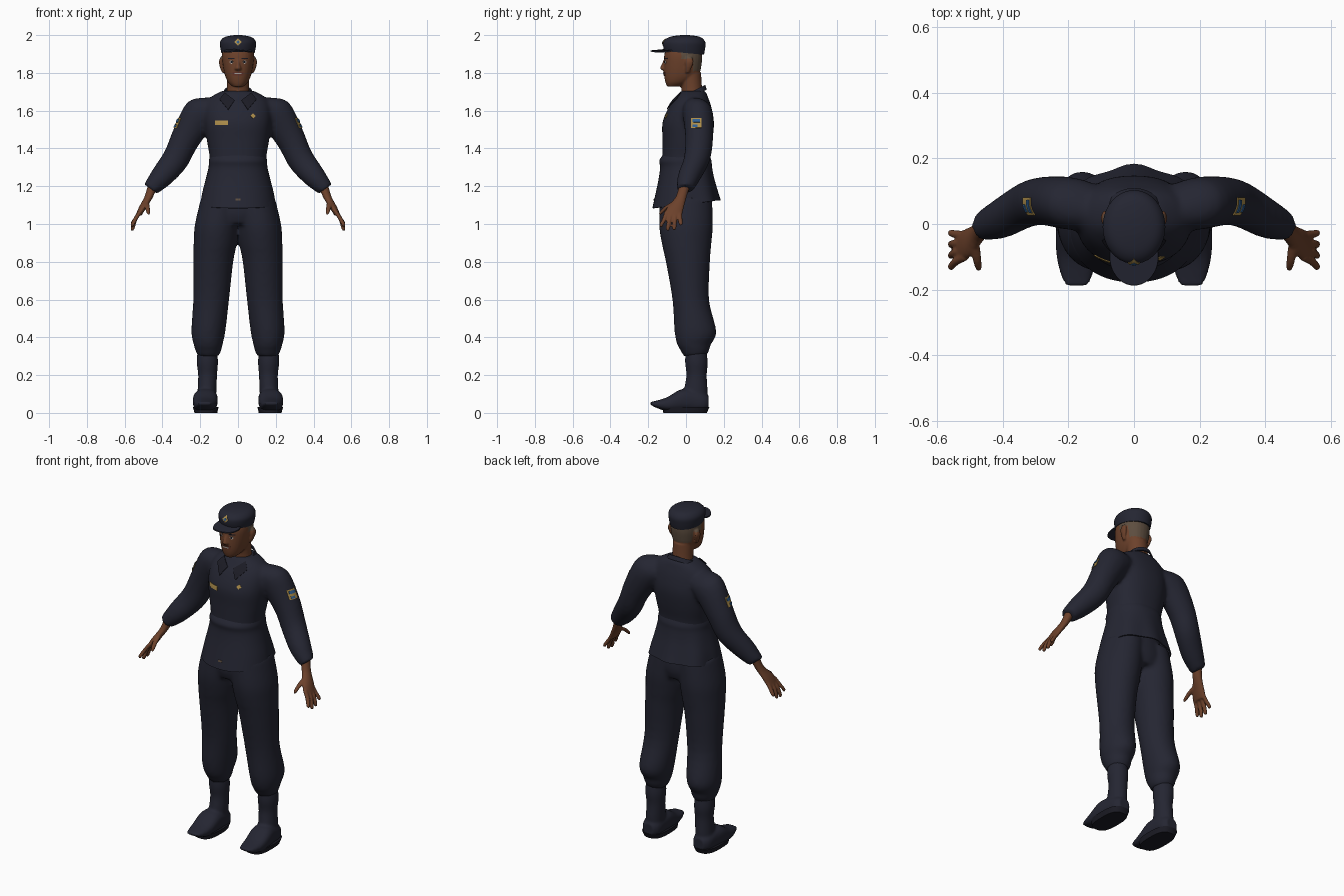
import bpy, bmesh
from math import sin, cos, pi, atan2, copysign
from mathutils import Vector
from mathutils.bvhtree import BVHTree

cube = bpy.data.objects.get("Cube")
if cube:
    bpy.data.objects.remove(cube, do_unlink=True)


def material(name, r, g, b):
    mat = bpy.data.materials.new(name)
    mat.use_nodes = True
    mat.diffuse_color = (r, g, b, 1)
    shader = mat.node_tree.nodes["Principled BSDF"]
    shader.inputs["Base Color"].default_value = (r, g, b, 1)
    shader.inputs["Roughness"].default_value = 0.8
    return mat


navy = material("navy cloth", .018, .019, .032)
dark = material("dark navy trim", .011, .011, .018)
skin = material("brown skin", .15, .053, .024)
hair = material("cropped hair", .11, .075, .05)
lips = material("lips", .13, .035, .022)
white = material("eye and tooth white", .5, .45, .4)
gold = material("gold thread", .42, .27, .07)
blue = material("badge blue", .03, .12, .3)

X, Y, Z = Vector((1, 0, 0)), Vector((0, 1, 0)), Vector((0, 0, 1))


def blend(a, b, c, d, t):
    """Smooth curve value between b and c."""
    return b + .5 * t * (c - a + t * (2*a - 5*b + 4*c - d + t * (3*(b - c) + d - a)))


def loft(bm, rings, side=1, u=X, v=Y, power=2, sides=28, steps=4, caps=True):
    """Skin smooth superellipse sections, each given as x, y, z, radius u, radius v."""
    dense = []
    for i in range(len(rings) - 1):
        a, b = rings[max(i - 1, 0)], rings[i]
        c, d = rings[i + 1], rings[min(i + 2, len(rings) - 1)]
        for k in range(steps):
            dense.append([blend(*p, k / steps) for p in zip(a, b, c, d)])
    dense.append(rings[-1])
    loops = []
    for x, y, z, ru, rv in dense:
        loop = []
        for k in range(sides):
            ca, sa = cos(2 * pi * k / sides), sin(2 * pi * k / sides)
            p = Vector((x, y, z))
            p += u * ru * copysign(abs(ca) ** (2 / power), ca)
            p += v * rv * copysign(abs(sa) ** (2 / power), sa)
            p.x *= side
            loop.append(bm.verts.new(p))
        loops.append(loop)
    for low, high in zip(loops, loops[1:]):
        for k in range(sides):
            n = (k + 1) % sides
            bm.faces.new((low[k], low[n], high[n], high[k]))
    if caps:
        bm.faces.new(loops[0])
        bm.faces.new(loops[-1])


def finish(name, bm, mat, voxel=0, smooth=0, thickness=0, offset=-1):
    """Make the object; optionally fuse its overlapping pieces into one skin."""
    bmesh.ops.recalc_face_normals(bm, faces=bm.faces)
    mesh = bpy.data.meshes.new(name)
    bm.to_mesh(mesh)
    bm.free()
    obj = bpy.data.objects.new(name, mesh)
    bpy.context.collection.objects.link(obj)
    if voxel:
        fuse = obj.modifiers.new("fuse", 'REMESH')
        fuse.mode, fuse.voxel_size = 'VOXEL', voxel
        relax = obj.modifiers.new("relax", 'SMOOTH')
        relax.iterations = smooth
    if thickness:
        shell = obj.modifiers.new("shell", 'SOLIDIFY')
        shell.thickness, shell.offset = thickness, offset
    if obj.modifiers:
        graph = bpy.context.evaluated_depsgraph_get()
        obj.data = bpy.data.meshes.new_from_object(obj.evaluated_get(graph))
        obj.modifiers.clear()
    obj.data.materials.clear()
    obj.data.materials.append(mat)
    obj.data.shade_smooth()
    obj.data.set_sharp_from_angle(angle=pi / 4)
    return obj


def plate(name, target, corners, mat, axis='front', lift=.002, cells=6):
    """Thin patch laid onto a surface, seen from the front or from one side."""
    tree = BVHTree.FromPolygons([v.co for v in target.data.vertices],
                                [p.vertices for p in target.data.polygons])
    a, b, c, d = [Vector(p) for p in corners]
    bm = bmesh.new()
    grid = []
    for i in range(cells + 1):
        for j in range(cells + 1):
            s, t = i / cells, j / cells
            h, z = a.lerp(b, s).lerp(d.lerp(c, s), t)
            if axis == 'front':
                start, aim = Vector((h, -1, z)), Y
            else:
                start, aim = Vector((axis, h, z)), -X * axis
            hit, normal = tree.ray_cast(start, aim)[:2]
            if hit is None:
                hit, normal = tree.find_nearest(start)[:2]
            grid.append(bm.verts.new(hit - aim * lift))
    n = cells + 1
    for i in range(cells):
        for j in range(cells):
            k = i * n + j
            bm.faces.new((grid[k], grid[k + n], grid[k + n + 1], grid[k + 1]))
    return finish(name, bm, mat, thickness=.003, offset=0)


def box(h, z, w, t):
    return [(h - w, z - t), (h + w, z - t), (h + w, z + t), (h - w, z + t)]


def diamond(h, z, r):
    return [(h, z - r), (h + r, z), (h, z + r), (h - r, z)]


# Jacket: torso and sleeves fused together
bm = bmesh.new()
loft(bm, [(0, 0, 1.3, .15, .128), (0, 0, 1.36, .151, .126), (0, .008, 1.45, .166, .133),
          (0, .012, 1.54, .176, .136), (0, .022, 1.62, .172, .112),
          (0, .032, 1.67, .145, .085), (0, .038, 1.705, .085, .066)], power=2.3, sides=40)
for s in (1, -1):
    loft(bm, [(.09, .045, 1.62, .06, .085), (.19, .062, 1.59, .08, .095),
              (.275, .07, 1.46, .074, .08), (.33, .058, 1.345, .07, .072),
              (.4, .02, 1.255, .063, .062), (.463, -.005, 1.185, .045, .043)],
         s, u=Y, v=Vector((.8, 0, .6)))
jacket = finish("jacket", bm, navy, voxel=.011, smooth=7)

# Flared jacket skirt with a rippled hem
bm = bmesh.new()
loft(bm, [(0, 0, 1.365, .147, .124), (0, -.003, 1.335, .154, .138), (0, 0, 1.3, .156, .137),
          (0, 0, 1.24, .17, .146), (0, 0, 1.17, .188, .162), (0, 0, 1.105, .2, .178)],
     power=2.2, sides=64, caps=False)
for v in bm.verts:
    flare = max(0, (1.33 - v.co.z) / .23)
    ripple = .035 * flare * cos(7 * atan2(v.co.x, v.co.y)) * (v.co.y > 0)
    v.co.z += .12 * flare * v.co.y
    v.co.x *= 1 + ripple
    v.co.y *= 1 + ripple
skirt = finish("jacket_skirt", bm, navy, thickness=.006)

# Collar stand and pointed collar flaps
bm = bmesh.new()
loft(bm, [(0, .036, 1.672, .09, .074), (0, .034, 1.7, .075, .068)], caps=False)
for v in bm.verts:
    v.co.z += (v.co.y - .03) * .5
finish("collar_stand", bm, navy, thickness=.007)
for s in (1, -1):
    flap = [(.018, 1.655), (.052, 1.605), (.098, 1.66), (.07, 1.695)]
    plate("collar_flap", jacket, [(s * h, z) for h, z in flap], dark, lift=.007)

# Trousers: pelvis and both legs fused
bm = bmesh.new()
loft(bm, [(0, 0, 1.0, .14, .12), (0, 0, 1.07, .18, .137), (0, 0, 1.2, .15, .125)])
for s in (1, -1):
    loft(bm, [(.09, 0, 1.14, .105, .138), (.11, 0, 1.0, .118, .143), (.12, .003, .9, .115, .132),
              (.131, .01, .8, .106, .117), (.142, .025, .6, .095, .097),
              (.157, .05, .43, .09, .111), (.158, .042, .36, .076, .088),
              (.157, .047, .335, .07, .078), (.157, .047, .3, .056, .06)], s)
finish("trousers", bm, navy, voxel=.012, smooth=5)

# Boots: shaft and upturned toe fused, with a thin sole and heel
for s in (1, -1):
    bm = bmesh.new()
    loft(bm, [(.162, .052, .35, .05, .053), (.162, .055, .27, .056, .06), (.161, .056, .2, .05, .054),
              (.164, .052, .12, .05, .062), (.168, .05, .04, .05, .064)], s)
    loft(bm, [(.168, .12, .055, .034, .035), (.168, .09, .055, .054, .05),
              (.17, .03, .065, .061, .06), (.173, -.03, .065, .066, .058),
              (.175, -.1, .046, .061, .037), (.175, -.16, .046, .047, .018),
              (.175, -.19, .051, .033, .006)], s, v=Z, power=2.5)
    finish("boot", bm, navy, voxel=.008, smooth=3)
    bm = bmesh.new()
    loft(bm, [(.17, -.005, 0, .06, .115), (.171, 0, .03, .068, .124)], s, power=2.8, steps=1)
    finish("boot_sole", bm, dark)

# Hands: palm, four spread fingers and a thumb
for s in (1, -1):
    bm = bmesh.new()
    loft(bm, [(.45, -.005, 1.21, .026, .03), (.472, -.025, 1.145, .023, .029),
              (.503, -.055, 1.09, .021, .044), (.527, -.068, 1.045, .016, .047)], s)
    for i, tip in enumerate((.985, .965, .968, .992)):
        base, end = -.1 + .022 * i, -.13 + .034 * i
        loft(bm, [(.515, base, 1.07, .012, .013), (.544, (base + end) / 2, 1.025, .013, .012),
                  (.558, end, tip + .012, .011, .011), (.56, end, tip, .006, .006)], s, sides=12)
    loft(bm, [(.488, -.05, 1.12, .016, .02), (.48, -.1, 1.09, .014, .017),
              (.475, -.13, 1.062, .011, .012), (.473, -.137, 1.05, .006, .006)], s, sides=12)
    finish("hand", bm, skin, voxel=.005, smooth=3)

# Head: skull, neck, nose and ears fused, cropped hair coloured by region
bm = bmesh.new()
loft(bm, [(0, -.065, 1.727, .028, .034), (0, -.045, 1.75, .052, .064), (0, -.024, 1.79, .07, .092),
          (0, -.017, 1.85, .082, .1), (0, -.014, 1.9, .085, .1), (0, -.01, 1.95, .075, .09)], power=2.2)
loft(bm, [(0, .035, 1.64, .065, .06), (0, .03, 1.72, .058, .055), (0, .02, 1.8, .06, .06)])
loft(bm, [(0, -.105, 1.875, .009, .01), (0, -.117, 1.84, .012, .015),
          (0, -.12, 1.822, .018, .017), (0, -.107, 1.81, .014, .01)], sides=12)
for s in (1, -1):
    loft(bm, [(.076, .008, 1.8, .008, .01), (.086, .014, 1.83, .01, .018),
              (.09, .018, 1.86, .011, .022), (.084, .016, 1.885, .008, .014)], s, sides=12)
head = finish("head", bm, skin, voxel=.005, smooth=4)
head.data.materials.append(hair)
for p in head.data.polygons:
    c = p.center
    scalp = c.y > .038 and c.z > 1.81
    sideburn = c.y > -.025 and c.z > 1.875 and abs(c.x) < .1
    p.material_index = int(scalp or sideburn)

# Face details
plate("lips", head, box(0, 1.795, .028, .009), lips)
plate("teeth", head, box(0, 1.796, .019, .003), white, lift=.004)
for s in (1, -1):
    plate("eye", head, diamond(s * .034, 1.857, .011), white, lift=.0005)
    plate("pupil", head, box(s * .034, 1.857, .004, .005), dark, lift=.003)
    plate("eyebrow", head, box(s * .036, 1.876, .017, .003), dark)

# Cap with a tilted band and drooping peak
bm = bmesh.new()
loft(bm, [(0, -.01, 1.905, .088, .105), (0, -.01, 1.935, .094, .111), (0, -.008, 1.965, .094, .11),
          (0, -.006, 1.988, .074, .086), (0, -.005, 1.998, .035, .04), (0, -.005, 2, .004, .004)], sides=40)
for v in bm.verts:
    v.co.z -= .1 * v.co.y * max(0, (1.99 - v.co.z) / .09)
cap = finish("cap", bm, navy)
bm = bmesh.new()
loft(bm, [(0, -.1, 1.925, .075, .088), (0, -.1, 1.931, .074, .087)], sides=40, steps=1)
for v in bm.verts:
    v.co.z += .15 * (v.co.y + .11) - 3 * v.co.x ** 2
finish("cap_peak", bm, navy)

# Insignia on cap, chest, skirt and sleeves
plate("cap_badge", cap, diamond(0, 1.963, .019), gold)
plate("cap_badge_centre", cap, diamond(0, 1.963, .009), blue, lift=.004)
plate("name_tape", jacket, box(-.087, 1.535, .034, .012), gold)
plate("chest_badge", jacket, diamond(.08, 1.572, .014), gold)
plate("hem_clasp", skirt, box(0, 1.13, .012, .005), hair)
for s in (1, -1):
    plate("sleeve_patch", jacket, box(.054, 1.535, .027, .026), gold, axis=s)
    plate("sleeve_patch_band", jacket, box(.054, 1.547, .02, .008), blue, axis=s, lift=.005)
    plate("sleeve_patch_foot", jacket, box(.048, 1.52, .012, .006), blue, axis=s, lift=.005)
